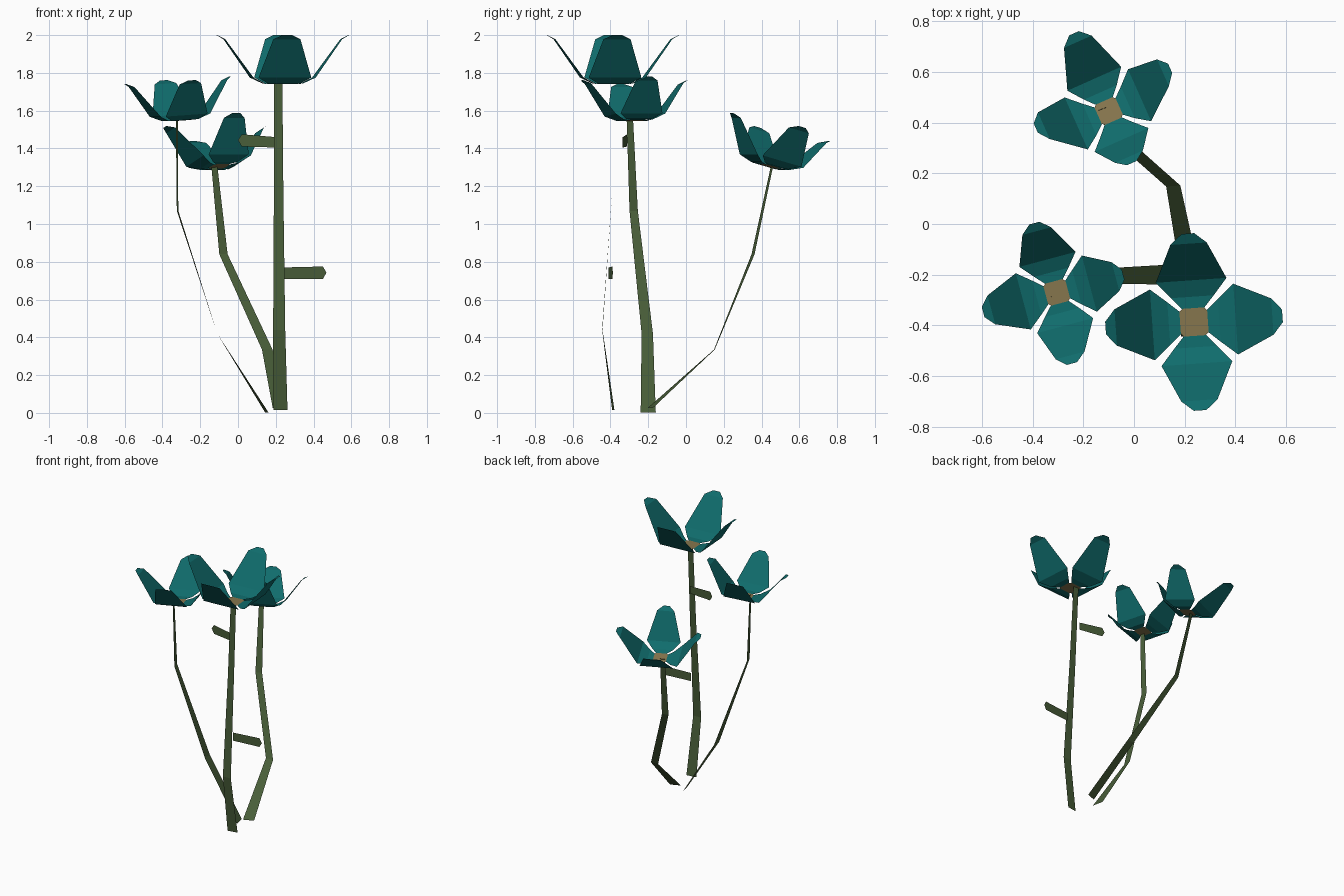
import bpy
from math import cos, sin, pi, radians
from mathutils import Vector, Euler

cube = bpy.data.objects.get("Cube")
if cube:
    bpy.data.objects.remove(cube)


def material(name, rgb):
    m = bpy.data.materials.new(name)
    m.use_nodes = True
    m.diffuse_color = (*rgb, 1)
    bsdf = m.node_tree.nodes["Principled BSDF"]
    bsdf.inputs["Base Color"].default_value = (*rgb, 1)
    bsdf.inputs["Roughness"].default_value = 0.9
    return m


teal = material("petal teal", (0.005, 0.15, 0.15))
green = material("stem green", (0.065, 0.11, 0.04))
tan = material("flower centre tan", (0.24, 0.18, 0.075))


def add_mesh(name, verts, faces, mat):
    me = bpy.data.meshes.new(name)
    me.from_pydata([tuple(v) for v in verts], [], faces)
    me.materials.append(mat)
    ob = bpy.data.objects.new(name, me)
    bpy.context.collection.objects.link(ob)
    return ob


def strip(name, rows, mat):
    """Flat ribbon through rows of (left point, right point)."""
    verts = [p for row in rows for p in row]
    faces = [(i, i + 1, i + 3, i + 2) for i in range(0, len(verts) - 2, 2)]
    return add_mesh(name, verts, faces, mat)


# Petal outline: distance from centre, half width, height
PETAL = [(0.055, 0.045, 0), (0.10, 0.085, 0.003), (0.165, 0.14, 0.035),
         (0.31, 0.072, 0.238), (0.35, 0.025, 0.26)]


def flower(name, centre, scale, turn, lean_x=0, lean_y=0):
    rot = Euler((radians(lean_x), radians(lean_y), radians(turn))).to_matrix()

    def place(x, y, z):
        return Vector(centre) + rot @ Vector((x, y, z)) * scale

    for k, side in enumerate(("left", "back", "right", "front")):
        c, s = cos(k * pi / 2), sin(k * pi / 2)
        rows = [[place(r * c - w * s, r * s + w * c, z) for w in (-half, half)]
                for r, half, z in PETAL]
        strip(f"{name}_{side}_petal", rows, teal)

    # Square centre with clipped corners
    ring = []
    for k in range(4):
        c, s = cos(k * pi / 2), sin(k * pi / 2)
        ring += [place(0.055 * c - w * s, 0.055 * s + w * c, 0) for w in (-0.043, 0.043)]
    add_mesh(f"{name}_centre", ring, [tuple(range(8))], tan)


def stem(name, path):
    """Ribbon from (point, half-width vector in x and y) pairs."""
    rows = []
    for p, (wx, wy) in path:
        p, w = Vector(p), Vector((wx, wy, 0))
        rows.append((p - w, p + w))
    strip(name, rows, green)


# Flower heads
flower("tall_flower", (0.237, -0.387, 1.74), 1.0, 4)
flower("right_flower", (-0.305, -0.27, 1.548), 0.82, 15, 0, -4)
flower("back_flower", (-0.10, 0.446, 1.305), 0.83, 24, -15)

# Stems
stem("tall_stem", [
    ((0.225, -0.385, 0.015), (0.037, 0.006)), ((0.218, -0.443, 0.44), (0.032, 0.001)),
    ((0.215, -0.39, 1.18), (0.025, 0)), ((0.213, -0.357, 1.74), (0.022, 0))])
stem("right_stem", [
    ((0.152, -0.2, 0.003), (-0.009, 0.04)), ((-0.11, -0.205, 0.42), (0, 0.03)),
    ((-0.32, -0.277, 1.07), (-0.004, 0.022)), ((-0.324, -0.297, 1.55), (-0.005, 0.017))])
stem("back_stem", [
    ((0.22, -0.19, 0.025), (0.036, 0.014)), ((0.155, 0.15, 0.335), (0.028, 0.002)),
    ((-0.077, 0.355, 0.84), (0.022, 0.008)), ((-0.125, 0.455, 1.305), (0.016, 0.006))])

# Small leaves on the tall stem
add_mesh("upper_leaf", [(0.2, -0.335, 1.405), (0.2, -0.335, 1.46), (0.02, -0.312, 1.475),
                        (0, -0.31, 1.445), (0.02, -0.312, 1.41)], [(0, 1, 2, 3, 4)], green)
add_mesh("lower_leaf", [(0.245, -0.41, 0.71), (0.245, -0.41, 0.77), (0.45, -0.39, 0.775),
                        (0.468, -0.387, 0.742), (0.45, -0.39, 0.71)], [(0, 1, 2, 3, 4)], green)
